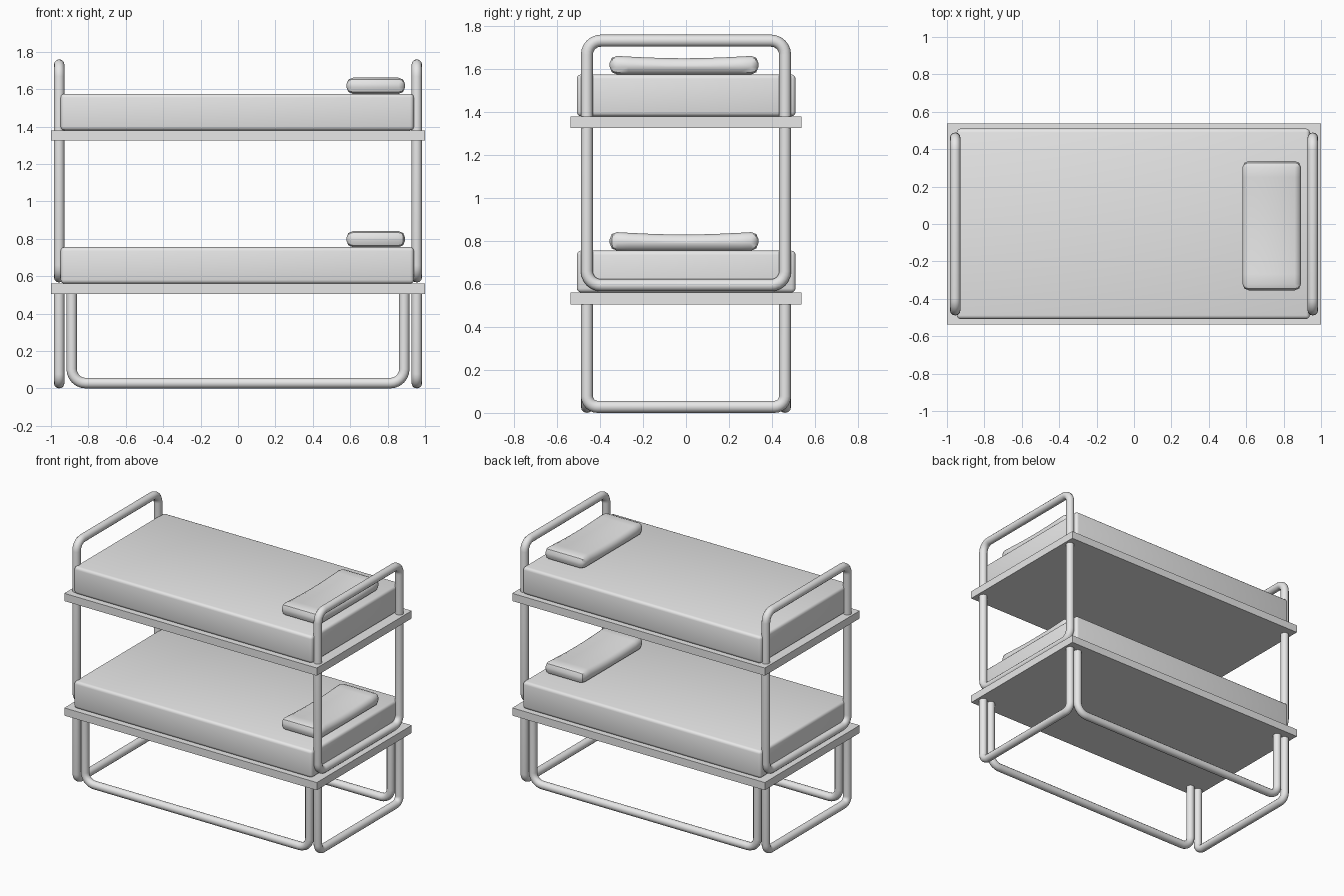
import bpy
import bmesh
from math import cos, sin, pi
from mathutils import Vector

cube = bpy.data.objects.get("Cube")
if cube:
    bpy.data.objects.remove(cube, do_unlink=True)

GREY = (0.8, 0.8, 0.8, 1.0)
grey = bpy.data.materials.new("light grey")
grey.use_nodes = True
grey.diffuse_color = GREY
grey.node_tree.nodes["Principled BSDF"].inputs["Base Color"].default_value = GREY

TUBE = 0.028      # tube radius
END_X = 0.956     # end frame position
RAIL_Y = 0.461    # half width of the frames


def select_only(obj):
    bpy.ops.object.select_all(action="DESELECT")
    obj.select_set(True)
    bpy.context.view_layer.objects.active = obj


def box(name, lo, hi, bevel=0.0, segments=3, cuts=0, dip=0.0):
    """Box between two corners; optional soft edges and a hollow along y on top."""
    lo, hi = Vector(lo), Vector(hi)
    mid, size = (lo + hi) / 2, hi - lo
    bm = bmesh.new()
    bmesh.ops.create_cube(bm, size=1)
    if cuts:
        along_y = [e for e in bm.edges
                   if abs(e.verts[0].co.y - e.verts[1].co.y) > 0.5]
        bmesh.ops.subdivide_edges(bm, edges=along_y, cuts=cuts, use_grid_fill=True)
    for v in bm.verts:
        if v.co.z > 0:
            v.co.z -= dip / size.z * cos(pi * v.co.y)
        v.co = Vector(a * b for a, b in zip(v.co, size))
    mesh = bpy.data.meshes.new(name)
    bm.to_mesh(mesh)
    bm.free()
    obj = bpy.data.objects.new(name, mesh)
    obj.location = mid
    bpy.context.collection.objects.link(obj)
    mesh.materials.append(grey)
    if bevel:
        mod = obj.modifiers.new("soft edges", "BEVEL")
        mod.width = bevel
        mod.segments = segments
        mod.limit_method = "ANGLE"
        select_only(obj)
        bpy.ops.object.modifier_apply(modifier=mod.name)
        bpy.ops.object.shade_smooth_by_angle(angle=pi / 4)
    return obj


def arc(u, z, r, start, steps=6):
    """Quarter circle of points, anticlockwise from the start angle."""
    angles = [start + pi / 2 * i / steps for i in range(steps + 1)]
    return [(u + r * cos(a), z + r * sin(a)) for a in angles]


def tube(name, points, closed):
    """Bent tube through the given points."""
    curve = bpy.data.curves.new(name, "CURVE")
    curve.dimensions = "3D"
    curve.bevel_depth = TUBE
    curve.bevel_resolution = 4
    curve.use_fill_caps = True
    spline = curve.splines.new("POLY")
    spline.points.add(len(points) - 1)
    for p, co in zip(spline.points, points):
        p.co = (*co, 1)
    spline.use_cyclic_u = closed
    curve.materials.append(grey)
    obj = bpy.data.objects.new(name, curve)
    bpy.context.collection.objects.link(obj)
    select_only(obj)
    bpy.ops.object.convert(target="MESH")
    bpy.ops.object.shade_smooth_by_angle(angle=pi / 3)


def u_shape(half, low, high, r):
    """Open-topped U outline."""
    return ([(-half, high)] + arc(-half + r, low + r, r, pi)
            + arc(half - r, low + r, r, 1.5 * pi) + [(half, high)])


def loop_shape(half, low, high, r):
    """Closed rounded rectangle outline."""
    return (arc(-half + r, low + r, r, pi) + arc(half - r, low + r, r, 1.5 * pi)
            + arc(half - r, high - r, r, 0) + arc(-half + r, high - r, r, pi / 2))


# Two bunks: board, mattress and pillow
for level, z in (("lower", 0.505), ("upper", 1.325)):
    top = z + 0.055
    bed = top + 0.195
    box(level + "_board", (-1, -0.537, z), (1, 0.537, top))
    box(level + "_mattress", (-0.948, -0.508, top), (0.94, 0.51, bed), bevel=0.02)
    box(level + "_pillow", (0.58, -0.355, bed), (0.893, 0.337, bed + 0.088),
        bevel=0.034, segments=2, cuts=7, dip=0.013)

# End frames and end legs
for side, x in (("left", END_X), ("right", -END_X)):
    tube(side + "_end_frame",
         [(x, u, z) for u, z in loop_shape(RAIL_Y, 0.594, 1.732, 0.065)], True)
    tube(side + "_end_legs",
         [(x, u, z) for u, z in u_shape(RAIL_Y, TUBE, 0.53, 0.05)], False)

# Long side legs
for side, y in (("front", -RAIL_Y), ("back", RAIL_Y)):
    tube(side + "_side_legs",
         [(u, y, z) for u, z in u_shape(0.889, TUBE, 0.53, 0.075)], False)
